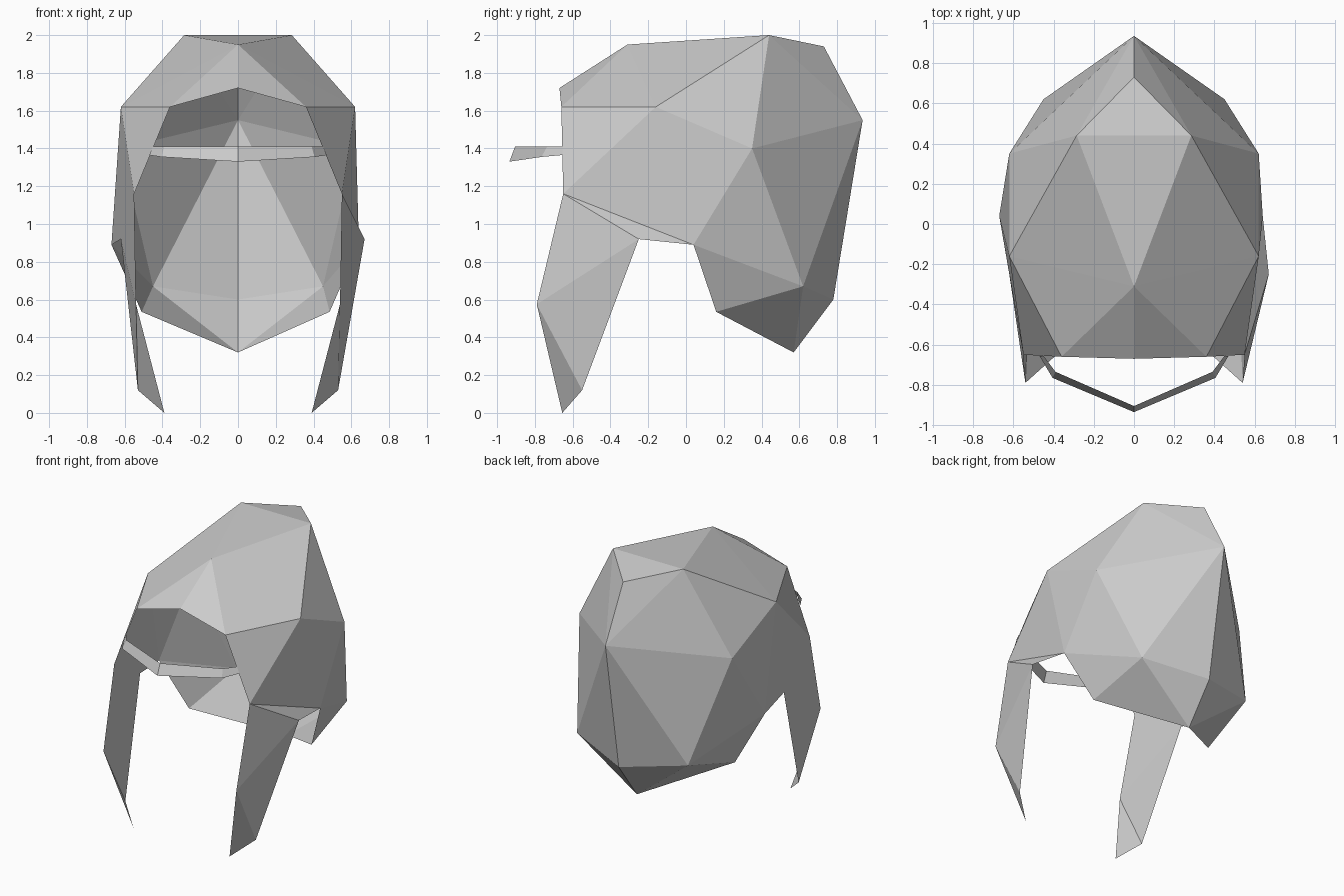
import bpy

# Remove the default cube only
default_cube = bpy.data.objects.get("Cube")
if default_cube:
    bpy.data.objects.remove(default_cube, do_unlink=True)

# One flat grey for every part
grey = bpy.data.materials.new("matte_grey")
grey.use_nodes = True
colour = (0.6, 0.6, 0.6, 1.0)
grey.diffuse_color = colour
grey.node_tree.nodes["Principled BSDF"].inputs["Base Color"].default_value = colour


def build_sheet(name, points, faces):
    """Make a flat-shaded open sheet from named corner points."""
    index = {key: number for number, key in enumerate(points)}
    mesh = bpy.data.meshes.new(name)
    mesh.from_pydata(list(points.values()), [],
                     [[index[key] for key in face] for face in faces])
    mesh.materials.append(grey)
    mesh.update()
    part = bpy.data.objects.new(name, mesh)
    bpy.context.collection.objects.link(part)
    return part


def both_sides(centre, side, faces, bridges=()):
    """Mirror the side points and faces across x = 0, keeping the normals outward."""
    points = dict(centre)
    for key, (x, y, z) in side.items():
        points["left_" + key] = (x, y, z)
        points["right_" + key] = (-x, y, z)
    result = [list(face) for face in bridges]
    for face in faces:
        for prefix, step in (("left_", 1), ("right_", -1)):
            keys = [key if key in centre else prefix + key for key in face.split()]
            result.append(keys[::step])
    return points, result


# Hair shell: centre line from the fringe over the crown to the nape
centre_line = {
    "fringe": (0, -0.67, 1.72),
    "forehead": (0, -0.31, 1.95),
    "crown": (0, 0.73, 1.94),
    "back": (0, 0.935, 1.55),
    "neck": (0, 0.78, 0.60),
    "nape": (0, 0.57, 0.32),
}
# Hair shell: corners on one side
side_corners = {
    "brow": (0.36, -0.66, 1.62),
    "temple": (0.62, -0.16, 1.62),
    "top": (0.285, 0.44, 2.0),
    "rear": (0.62, 0.35, 1.40),
    "cheek": (0.55, -0.65, 1.16),
    "ear": (0.64, 0.04, 0.89),
    "lobe": (0.485, 0.16, 0.535),
    "low": (0.45, 0.62, 0.67),
}
shell_faces = [
    "forehead fringe brow", "forehead brow temple", "forehead temple top",
    "top temple rear", "top rear back", "top back crown",
    "temple brow cheek", "temple cheek ear", "temple ear rear",
    "rear ear low", "ear lobe low", "rear low back",
    "back low neck", "neck low nape", "low lobe nape",
]
top_faces = [("forehead", "left_top", "right_top"),
             ("crown", "right_top", "left_top")]
points, faces = both_sides(centre_line, side_corners, shell_faces, top_faces)
# The right side hangs slightly wider at the ear
points["right_ear"] = (-0.67, 0.04, 0.89)
points["right_lobe"] = (-0.51, 0.16, 0.535)
build_sheet("hair_shell", points, faces)

# Side locks hanging in front of the ears
for prefix, sign, flare in (("left", 1, 0.67), ("right", -1, 0.62)):
    lock = {
        "root": (sign * 0.55, -0.65, 1.16),
        "ear": points[prefix + "_ear"],
        "flare": (sign * flare, -0.25, 0.92),
        "bend": (sign * 0.54, -0.79, 0.575),
        "end": (sign * 0.53, -0.55, 0.12),
        "tip": (sign * 0.39, -0.655, 0),
    }
    strips = [("root", "flare", "ear"), ("root", "bend", "flare"),
              ("bend", "end", "flare"), ("bend", "tip", "end")]
    build_sheet(prefix + "_side_lock", lock, [f[::sign] for f in strips])

# Thin sloping band across the face opening
band_centre = {"upper": (0, -0.905, 1.41), "lower": (0, -0.935, 1.33)}
band_side = {
    "upper_bend": (0.39, -0.735, 1.41), "lower_bend": (0.405, -0.765, 1.355),
    "upper_end": (0.45, -0.655, 1.41), "lower_end": (0.47, -0.655, 1.365),
}
band_points, band_faces = both_sides(
    band_centre, band_side,
    ["upper lower lower_bend upper_bend", "upper_bend lower_bend lower_end upper_end"])
build_sheet("face_band", band_points, band_faces)
